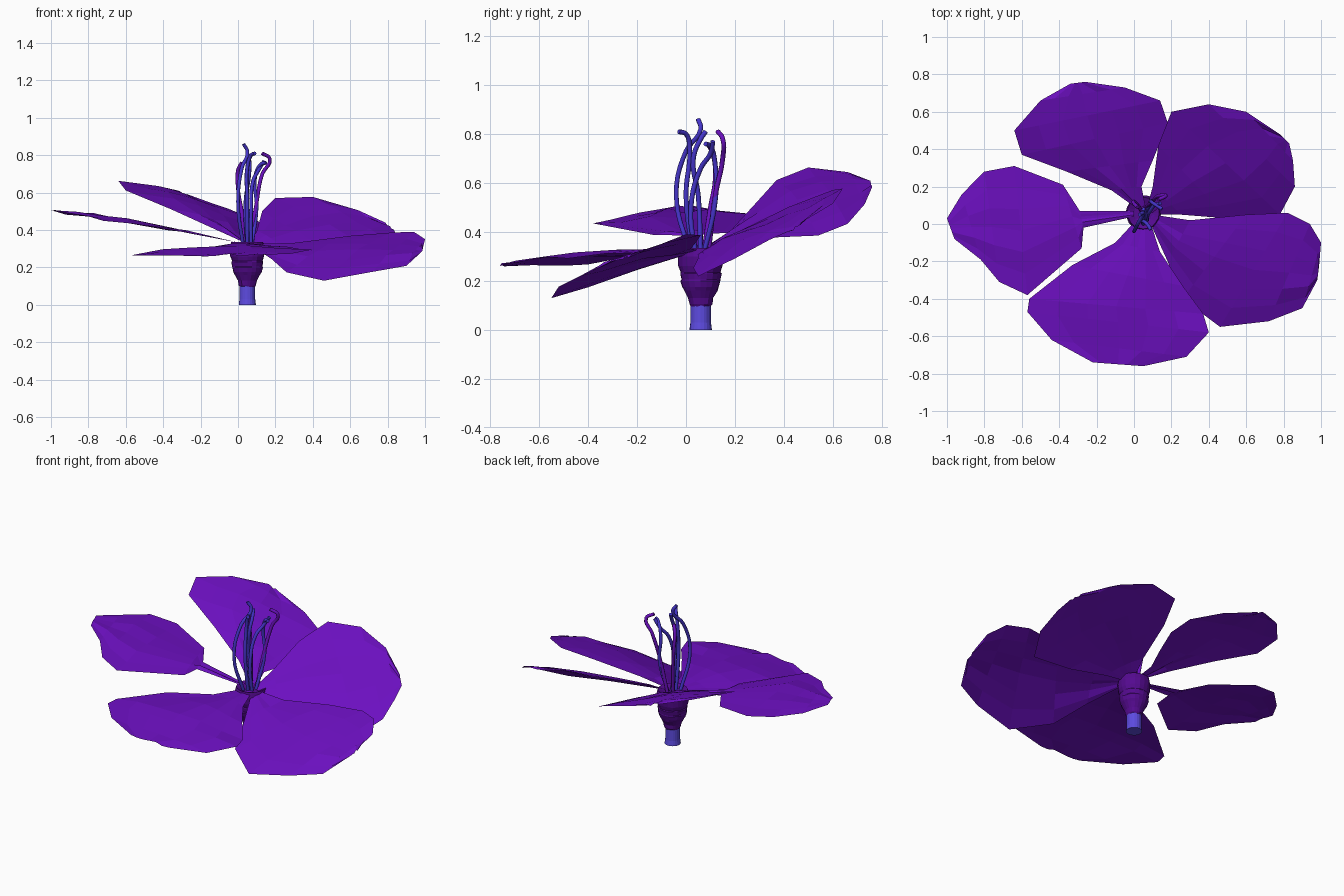
import bpy, bmesh, random
from math import sin, cos, pi

if "Cube" in bpy.data.objects:
    bpy.data.objects.remove(bpy.data.objects["Cube"])

random.seed(4)
CX, CY = 0.05, 0.06          # flower axis


def material(name, rgb):
    m = bpy.data.materials.new(name)
    m.diffuse_color = (*rgb, 1)
    m.use_nodes = True
    m.node_tree.nodes["Principled BSDF"].inputs["Base Color"].default_value = m.diffuse_color
    return m


PURPLE = material("petal_purple", (0.15, 0.005, 0.53))
DARK = material("calyx_purple", (0.09, 0.003, 0.28))
BLUE = material("stem_blue", (0.11, 0.07, 0.75))
STAMEN_BLUE = material("stamen_blue", (0.06, 0.035, 0.6))


def finish(bm, name, mat):
    bmesh.ops.recalc_face_normals(bm, faces=bm.faces)
    me = bpy.data.meshes.new(name)
    bm.to_mesh(me)
    bm.free()
    me.materials.append(mat)
    ob = bpy.data.objects.new(name, me)
    bpy.context.collection.objects.link(ob)
    return ob


def lathe(name, profile, mat, sides=20, wobble=0.0):
    """Capped turned solid about the flower axis, profile = (radius, z)."""
    bm = bmesh.new()
    rings = []
    for r, z in profile:
        ring = []
        for i in range(sides):
            a = 2 * pi * i / sides
            k = r + random.uniform(-wobble, wobble)
            ring.append(bm.verts.new((CX + k * cos(a), CY + k * sin(a), z)))
        rings.append(ring)
    for lo, hi in zip(rings, rings[1:]):
        for i in range(sides):
            j = (i + 1) % sides
            bm.faces.new((lo[i], lo[j], hi[j], hi[i]))
    bm.faces.new(rings[0])
    bm.faces.new(rings[-1])
    return finish(bm, name, mat)


def petal(name, rows, sx, sy, cols=6):
    """Low-poly sheet between two edges (lx, ly, rx, ry), tilted by sx, sy."""
    bm = bmesh.new()
    grid = []
    last = len(rows) - 1
    for k, (lx, ly, rx, ry) in enumerate(rows):
        line = []
        for i in range(cols + 1):
            t = i / cols
            x, y = lx + (rx - lx) * t, ly + (ry - ly) * t
            z = 0.325 + sx * (x - CX) + sy * (y - CY)
            inner = sin(pi * t) * sin(pi * k / last)
            z += 0.025 * inner + random.uniform(-0.008, 0.008) * (k > 0)
            line.append(bm.verts.new((x, y, z)))
        grid.append(line)
    for a, b in zip(grid, grid[1:]):
        for i in range(cols):
            bm.faces.new((a[i], a[i + 1], b[i + 1], b[i]))
    for f in bm.faces:
        f.normal_update()
    if sum(f.normal.z for f in bm.faces) < 0:
        bmesh.ops.reverse_faces(bm, faces=bm.faces)
    me = bpy.data.meshes.new(name)
    bm.to_mesh(me)
    bm.free()
    me.materials.append(PURPLE)
    bpy.context.collection.objects.link(bpy.data.objects.new(name, me))


def stamen(name, pts, mat, radius=0.010):
    cu = bpy.data.curves.new(name, 'CURVE')
    cu.dimensions = '3D'
    cu.bevel_depth = radius
    cu.bevel_resolution = 2
    cu.resolution_u = 5
    cu.use_fill_caps = True
    sp = cu.splines.new('BEZIER')
    sp.bezier_points.add(len(pts) - 1)
    for bp, p in zip(sp.bezier_points, pts):
        bp.co = p
        bp.handle_left_type = bp.handle_right_type = 'AUTO'
    cu.materials.append(mat)
    bpy.context.collection.objects.link(bpy.data.objects.new(name, cu))


# Stem and the ribbed calyx
lathe("stem", [(0.046, 0.0), (0.042, 0.03), (0.042, 0.12)], BLUE)
lathe("calyx", [(0.04, 0.095), (0.047, 0.105), (0.052, 0.13), (0.068, 0.16),
                (0.075, 0.175), (0.082, 0.20), (0.08, 0.205), (0.085, 0.23),
                (0.082, 0.235), (0.09, 0.26), (0.094, 0.30), (0.085, 0.335),
                (0.05, 0.32)], DARK, wobble=0.002)

# Five petals, edges traced from base to tip
petal("petal_left", [(0.0, .07, 0.0, .04), (-.29, .07, -.27, -.02),
                     (-.38, .21, -.28, -.13), (-.64, .31, -.57, -.38),
                     (-.8, .28, -.72, -.31), (-.92, .16, -.82, -.19),
                     (-1.0, .03, -.96, -.08)], -0.17, 0.0)
petal("petal_back_left", [(.02, .08, .06, .10), (-.12, .18, .04, .2),
                          (-.36, .28, .1, .34), (-.6, .37, .18, .54),
                          (-.64, .5, .14, .66), (-.5, .66, -.05, .73),
                          (-.34, .75, -.26, .76)], -0.345, 0.22)
petal("petal_back_right", [(.07, .09, .1, .05), (.1, .2, .25, .05),
                           (.13, .42, .5, .03), (.2, .6, .78, .05),
                           (.4, .64, .86, .2), (.6, .6, .85, .34),
                           (.78, .48, .83, .43)], -0.13, 0.5)
petal("petal_right", [(.1, .05, .08, .02), (.3, .02, .18, -.2),
                      (.6, .05, .26, -.4), (.82, .06, .46, -.55),
                      (.94, 0, .72, -.52), (1, -.1, .9, -.45),
                      (.99, -.22, .98, -.3)], 0.09, 0.37)
petal("petal_front", [(.02, .03, .08, .03), (-.1, -.1, .14, -.15),
                      (-.33, -.22, .26, -.33), (-.56, -.4, .37, -.48),
                      (-.57, -.47, .4, -.58), (-.44, -.62, .28, -.71),
                      (-.22, -.74, .05, -.76)], 0.03, 0.07)

# Stamens: start near the axis, bow outward, and hook at the top
stamens = [
    ((.03, .02, .3), (.0, -.04, .55), (.02, .0, .73), (.05, .06, .82), (.03, .05, .86)),
    ((.05, .03, .3), (.05, .0, .55), (.05, .015, .74), (.07, .0, .80), (.09, -.03, .81)),
    ((.07, .07, .3), (.10, .12, .53), (.09, .12, .67), (.12, .10, .75), (.15, .08, .76)),
    ((.06, .09, .3), (.10, .12, .55), (.13, .15, .70), (.17, .15, .78), (.13, .13, .81)),
    ((.04, .07, .3), (.02, .10, .50), (.0, .12, .62), (.0, .11, .72), (.02, .09, .76)),
    ((.07, .04, .3), (.07, .02, .50), (.08, .06, .66), (.11, .10, .72), (.14, .11, .77)),
    ((.05, .06, .3), (.04, .05, .55), (.06, .03, .70), (.06, .06, .78), (.05, .08, .81)),
]
for n, pts in enumerate(stamens):
    stamen(f"stamen_{n + 1}", pts, PURPLE if n in (3, 4) else STAMEN_BLUE)
